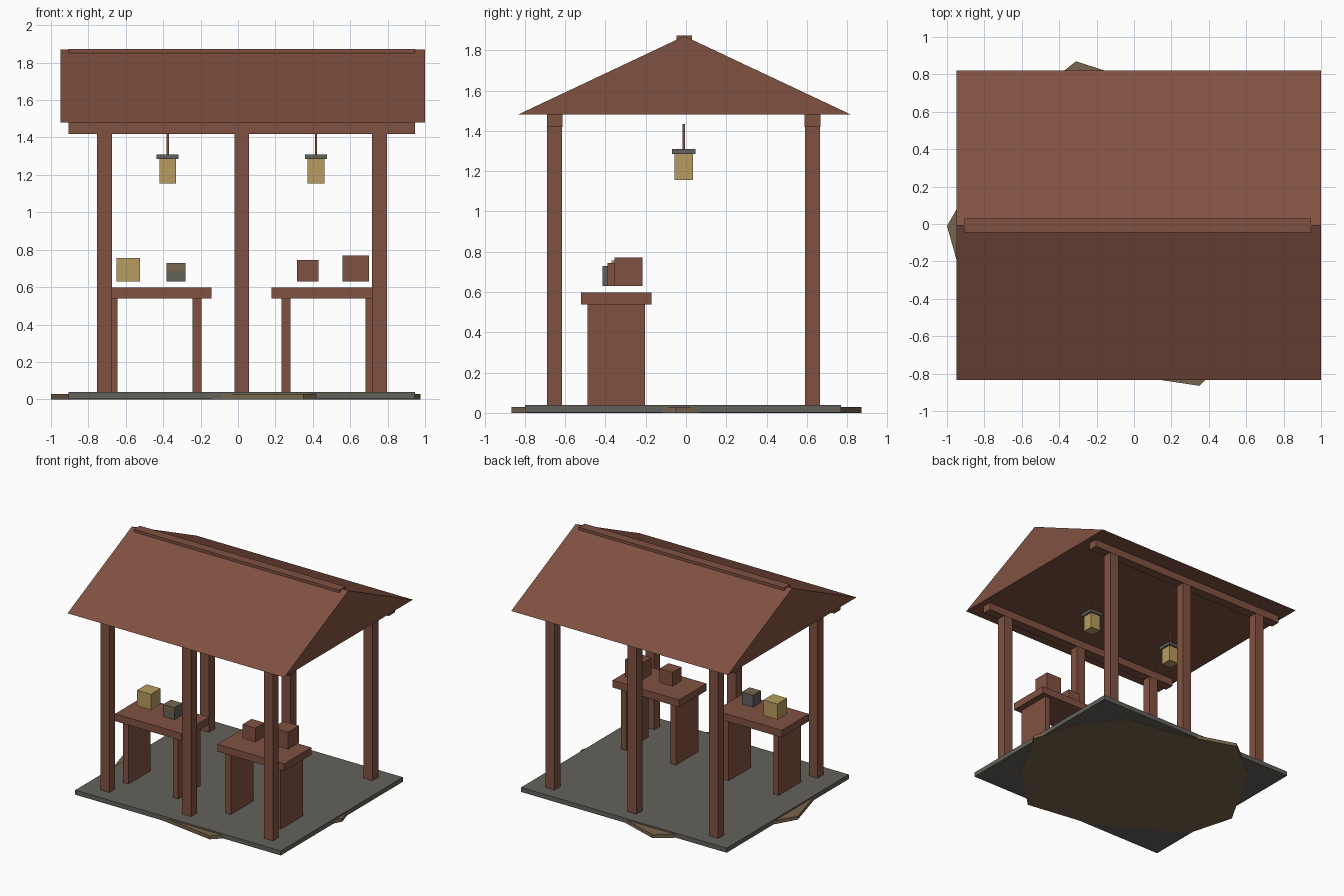
import bpy
import bmesh

if "Cube" in bpy.data.objects:
    bpy.data.objects.remove(bpy.data.objects["Cube"], do_unlink=True)


def material(name, rgb):
    mat = bpy.data.materials.new(name)
    mat.use_nodes = True
    mat.diffuse_color = (*rgb, 1)
    mat.node_tree.nodes["Principled BSDF"].inputs["Base Color"].default_value = (*rgb, 1)
    return mat


WOOD = material("red brown wood", (0.22, 0.083, 0.054))
STONE = material("grey stone", (0.125, 0.12, 0.105))
GLOW = material("warm yellow", (0.48, 0.335, 0.115))
EARTH = material("tan earth", (0.19, 0.133, 0.076))


def finish(name, bm, *mats):
    bmesh.ops.recalc_face_normals(bm, faces=bm.faces)
    mesh = bpy.data.meshes.new(name)
    bm.to_mesh(mesh)
    bm.free()
    for mat in mats:
        mesh.materials.append(mat)
    obj = bpy.data.objects.new(name, mesh)
    bpy.context.collection.objects.link(obj)
    return obj


def box(name, x, y, z, mat):
    """Box from (low, high) ranges on each axis."""
    bm = bmesh.new()
    bmesh.ops.create_cube(bm, size=1)
    for v in bm.verts:
        v.co = [(r[0] + r[1]) / 2 + c * (r[1] - r[0]) for c, r in zip(v.co, (x, y, z))]
    return finish(name, bm, mat)


def around(c, size):
    return (c - size / 2, c + size / 2)


def prism(name, points, offset, mat):
    """Extrude a closed outline along an offset."""
    bm = bmesh.new()
    face = bm.faces.new([bm.verts.new(p) for p in points])
    new = bmesh.ops.extrude_face_region(bm, geom=[face], use_keep_orig=True)["geom"]
    bmesh.ops.translate(bm, vec=offset, verts=[g for g in new if isinstance(g, bmesh.types.BMVert)])
    return finish(name, bm, mat)


# Ground: stone floor over an uneven patch of earth
box("floor", (-0.905, 0.945), (-0.80, 0.77), (0.003, 0.04), STONE)
patch = [(0.975, -0.05), (0.85, 0.35), (0.6, 0.65), (0.15, 0.72), (-0.31, 0.87), (-0.64, 0.61),
         (-1.0, -0.01), (-0.89, -0.4), (-0.22, -0.78), (0.35, -0.865), (0.72, -0.5)]
prism("earth_patch", [(x, y, 0) for x, y in patch], (0, 0, 0.028), EARTH)

# Posts and the beams they carry
for side, y in (("front", -0.652), ("back", 0.628)):
    for label, x in (("right", -0.715), ("middle", 0.02), ("left", 0.757)):
        box(f"{side}_{label}_post", around(x, 0.08), around(y, 0.075), (0.04, 1.43), WOOD)
    box(f"{side}_beam", (-0.905, 0.945), around(y, 0.078), (1.42, 1.482), WOOD)

# Roof and ridge cap
prism("roof", [(-0.95, -0.835, 1.48), (-0.95, 0.82, 1.48), (-0.95, -0.008, 1.87)],
      (1.95, 0, 0), WOOD)
box("ridge_cap", (-0.905, 0.945), (-0.046, 0.03), (1.84, 1.874), WOOD)

# Tables with panel legs
for label, x in (("right", -0.443), ("left", 0.48)):
    box(f"{label}_table_top", around(x, 0.6), (-0.52, -0.17), (0.538, 0.597), WOOD)
    for end, s in (("outer", -1), ("inner", 1)):
        box(f"{label}_table_{end}_leg", around(x + s * 0.224, 0.047), (-0.49, -0.203),
            (0.04, 0.54), WOOD)

# Hanging lanterns
for label, x in (("right", -0.376), ("left", 0.417)):
    box(f"{label}_lantern", around(x, 0.09), around(-0.011, 0.09), (1.155, 1.286), GLOW)
    box(f"{label}_lantern_cap", around(x, 0.117), around(-0.011, 0.117), (1.285, 1.31), STONE)
    box(f"{label}_lantern_rod", around(x, 0.012), around(-0.011, 0.012), (1.31, 1.435), WOOD)

# Goods set out above the tables
box("yellow_crate", (-0.65, -0.525), (-0.37, -0.245), (0.63, 0.757), GLOW)
box("small_crate", (0.315, 0.43), (-0.39, -0.275), (0.63, 0.745), WOOD)
box("large_crate", (0.56, 0.7), (-0.355, -0.215), (0.63, 0.77), WOOD)
box("stone_crate", (-0.383, -0.282), (-0.415, -0.315), (0.63, 0.685), STONE)
lid = box("stone_crate_lid", (-0.383, -0.282), (-0.415, -0.315), (0.685, 0.73), STONE)
lid.data.materials.append(EARTH)
for p in lid.data.polygons:
    p.material_index = int(p.normal.z > 0.5 or p.normal.y < -0.5)
